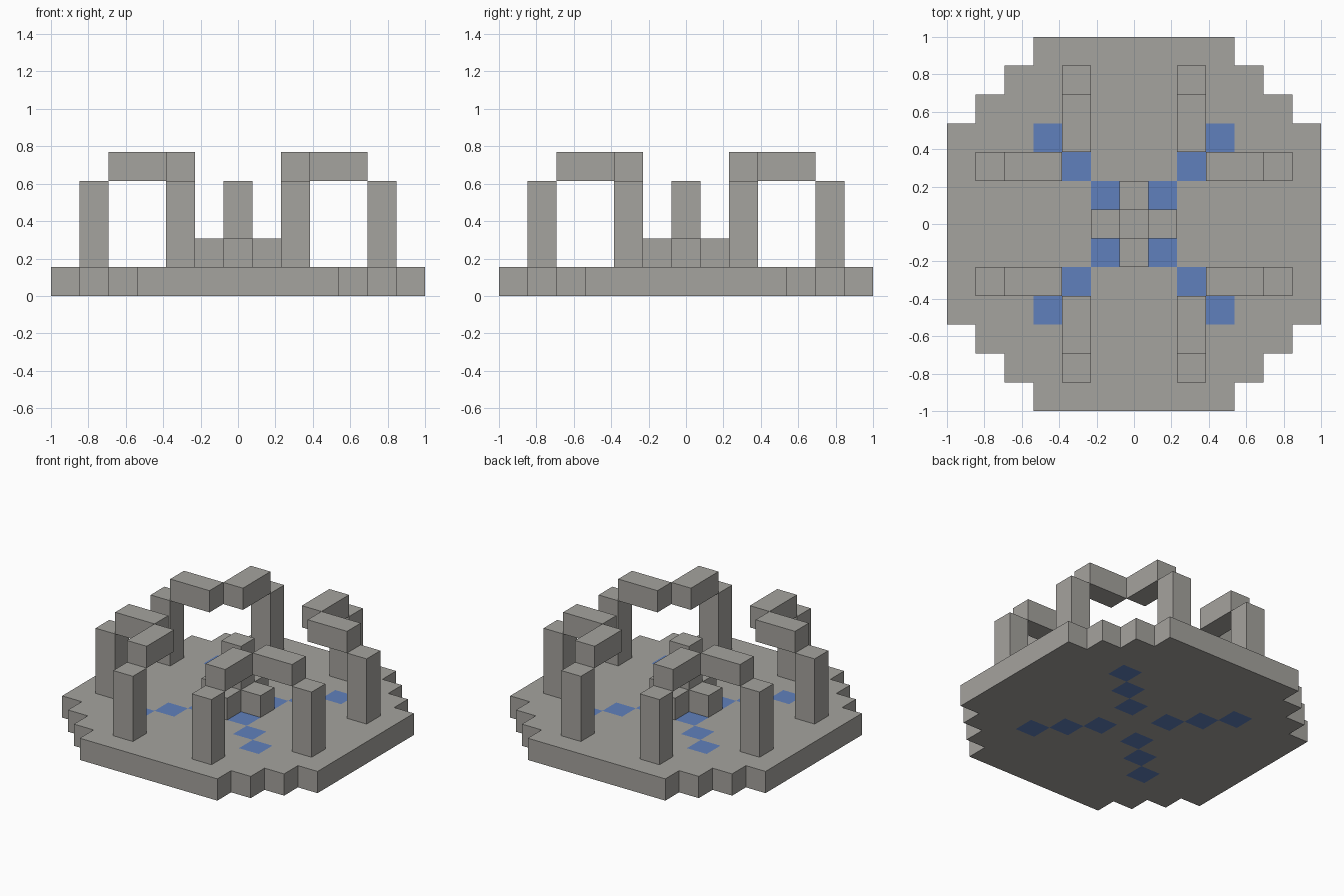
import bpy
import bmesh

if "Cube" in bpy.data.objects:
    bpy.data.objects.remove(bpy.data.objects["Cube"], do_unlink=True)

U = 2 / 13  # one block


def material(name, rgb):
    m = bpy.data.materials.new(name)
    m.use_nodes = True
    m.diffuse_color = (*rgb, 1)
    m.node_tree.nodes["Principled BSDF"].inputs["Base Color"].default_value = (*rgb, 1)
    return m


STONE = material("stone_grey", (0.376, 0.366, 0.342))
WATER = material("water_blue", (0.117, 0.216, 0.503))


def add_object(name, bm, mats):
    mesh = bpy.data.meshes.new(name)
    bm.to_mesh(mesh)
    bm.free()
    for m in mats:
        mesh.materials.append(m)
    bpy.context.collection.objects.link(bpy.data.objects.new(name, mesh))


def box(name, lo, hi):
    """Stone box between two corners given in blocks."""
    bm = bmesh.new()
    bmesh.ops.create_cube(bm, size=1)
    for v in bm.verts:
        v.co = [U * (a if c < 0 else b) for c, a, b in zip(v.co, lo, hi)]
    add_object(name, bm, [STONE])


# Stepped round floor with diagonal water cells running through it
bm = bmesh.new()
bmesh.ops.create_grid(bm, x_segments=13, y_segments=13, size=1)
outside = []
for f in bm.faces:
    x, y = (round(abs(c) / U) for c in f.calc_center_median().xy)
    if x + y > 9 and (x, y) != (5, 5) or (x, y) == (5, 5):
        outside.append(f)
    f.material_index = int(x == y and 1 <= x <= 3)
bmesh.ops.delete(bm, geom=outside, context="FACES")
ext = bmesh.ops.extrude_face_region(bm, geom=bm.faces[:], use_keep_orig=True)
for v in ext["geom"]:
    if isinstance(v, bmesh.types.BMVert):
        v.co.z = U
bmesh.ops.recalc_face_normals(bm, faces=bm.faces[:])
add_object("floor", bm, [STONE, WATER])

# Central fountain: a column with four low blocks around it
box("fountain_column", (-.5, -.5, 1), (.5, .5, 4))
for side, x, y in (("left", 1, 0), ("right", -1, 0), ("back", 0, 1), ("front", 0, -1)):
    box("fountain_block_" + side, (x - .5, y - .5, 1), (x + .5, y + .5, 2))

# Four corners, each with two pillars carrying inward beams
for sx, xname in ((1, "left"), (-1, "right")):
    for sy, yname in ((1, "back"), (-1, "front")):
        corner = f"{yname}_{xname}"
        px, py = 5 * sx, 2 * sy
        box("side_pillar_" + corner, (px - .5, py - .5, 1), (px + .5, py + .5, 4))
        box("side_beam_" + corner, (3.5 * sx - 1, py - .5, 4), (3.5 * sx + 1, py + .5, 5))
        px, py = 2 * sx, 5 * sy
        box("end_pillar_" + corner, (px - .5, py - .5, 1), (px + .5, py + .5, 4))
        box("end_beam_" + corner, (px - .5, 3.5 * sy - 1, 4), (px + .5, 3.5 * sy + 1, 5))
